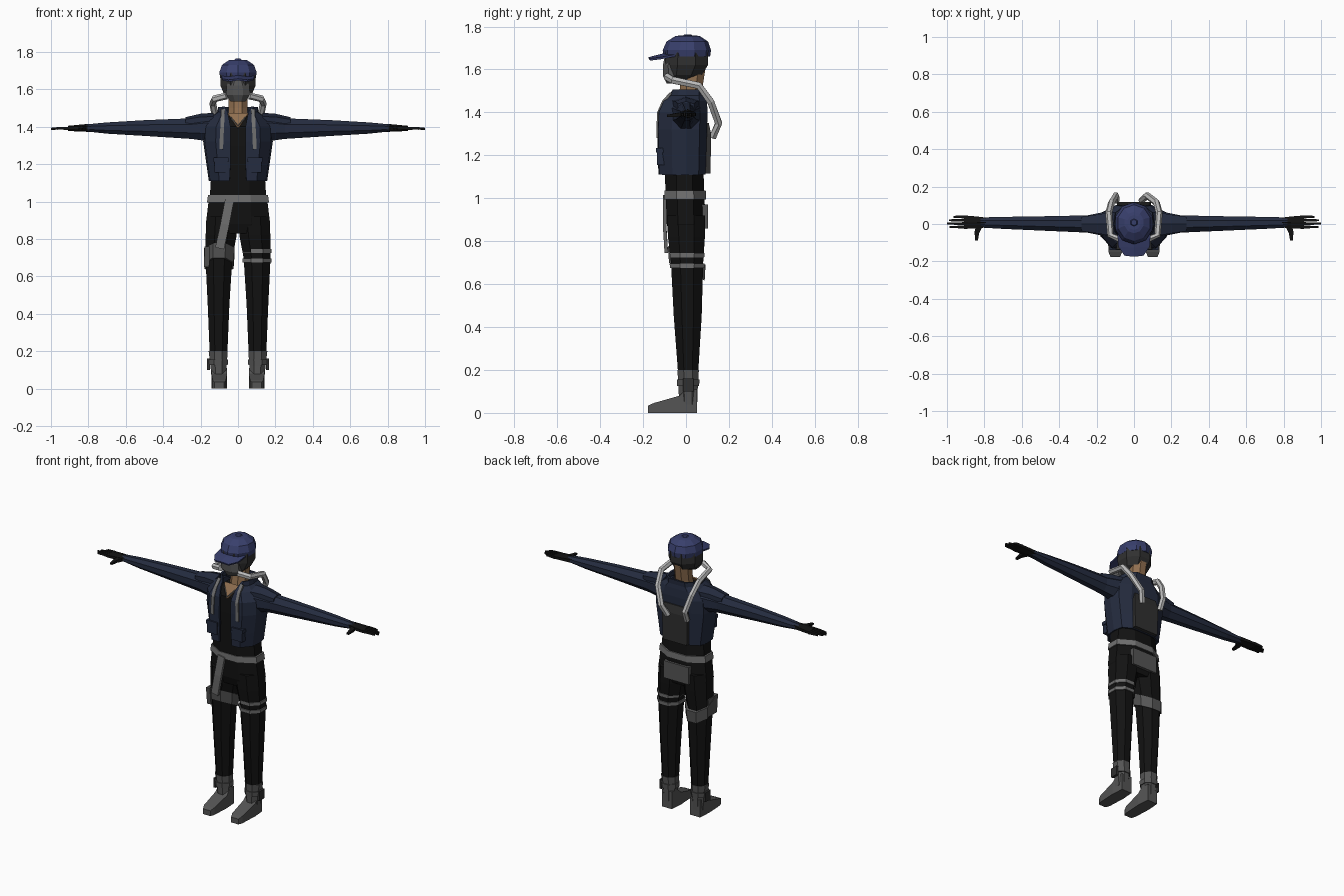
import bpy, bmesh
from math import pi, cos, sin
from mathutils import Vector


def material(name, rgb):
    m = bpy.data.materials.new(name)
    m.diffuse_color = (*rgb, 1)
    return m


BLACK = material("black_cloth", (0.006, 0.006, 0.006))
NAVY = material("navy_cloth", (0.018, 0.025, 0.05))
BLUE = material("cap_blue", (0.04, 0.05, 0.15))
DARK = material("dark_grey", (0.03, 0.03, 0.03))
MID = material("mid_grey", (0.09, 0.09, 0.09))
STRAP = material("strap_grey", (0.16, 0.16, 0.16))
HOSE = material("hose_grey", (0.5, 0.5, 0.5))
SKIN = material("skin", (0.28, 0.16, 0.08))


def build(name, rings, mat, closed=True, caps=True, thick=0):
    """Skin a list of equal-length point rings."""
    bm = bmesh.new()
    vs = [[bm.verts.new(p) for p in r] for r in rings]
    n = len(vs[0])
    for a, b in zip(vs, vs[1:]):
        for i in range(n if closed else n - 1):
            j = (i + 1) % n
            bm.faces.new((a[i], a[j], b[j], b[i]))
    if caps:
        bm.faces.new(vs[0])
        bm.faces.new(vs[-1])
    bmesh.ops.recalc_face_normals(bm, faces=bm.faces)
    me = bpy.data.meshes.new(name)
    bm.to_mesh(me)
    bm.free()
    me.materials.append(mat)
    ob = bpy.data.objects.new(name, me)
    bpy.context.collection.objects.link(ob)
    if thick:
        mod = ob.modifiers.new("thickness", "SOLIDIFY")
        mod.thickness, mod.offset = thick, 0
    return ob


def circle(n):
    k = cos(pi / n)
    return [(cos((2 * i + 1) * pi / n) / k, sin((2 * i + 1) * pi / n) / k) for i in range(n)]


def loft(name, rings, mat, n=8, axis="z", tilt=0):
    """Rings are (position on axis, centre 1, centre 2, radius 1, radius 2)."""
    out = []
    for t, c1, c2, r1, r2 in rings:
        ring = []
        for c, s in circle(n):
            a, b = c1 + r1 * c, c2 + r2 * s
            ring.append({"z": (a, b, t + tilt * b), "x": (t, a, b), "y": (a, t, b)}[axis])
        out.append(ring)
    return build(name, out, mat)


def box(name, x, y, z, mat):
    return loft(name, [(t, sum(x) / 2, sum(y) / 2, (x[1] - x[0]) / 2, (y[1] - y[0]) / 2) for t in z], mat, 4)


def tube(name, pts, w, h, mat, n=4, ref=(0, 0, 1), end=1):
    """Sweep a flat or round section along a path, scaled to `end` at the tip."""
    pts = [Vector(p) for p in pts]
    out = []
    for i, p in enumerate(pts):
        d = (pts[min(i + 1, len(pts) - 1)] - pts[max(i - 1, 0)]).normalized()
        u = d.cross(Vector(ref)).normalized()
        v = u.cross(d)
        f = 1 + (end - 1) * i / (len(pts) - 1)
        out.append([p + f * (u * w * c + v * h * s) for c, s in circle(n)])
    return build(name, out, mat)


# Trunk: hips, shirt, belt
loft("hips", [(0.83, 0, 0, 0.15, 0.075), (0.88, 0, 0, 0.172, 0.09), (1.02, 0, -0.004, 0.155, 0.09)], BLACK)
loft("shirt", [(1.0, 0, -0.005, 0.152, 0.09), (1.12, 0, -0.008, 0.145, 0.09), (1.3, 0, -0.012, 0.16, 0.092),
               (1.4, 0, -0.01, 0.13, 0.09), (1.455, 0, 0.01, 0.07, 0.06)], BLACK)
loft("belt", [(0.995, 0, -0.004, 0.166, 0.098), (1.035, 0, -0.004, 0.16, 0.096)], STRAP)
box("rear_pouch", (-0.09, 0.09), (0.06, 0.102), (0.86, 0.97), MID)

# Open jacket: (height, half width, front y, back y, half gap)
levels = [(1.11, 0.15, -0.122, 0.085, 0.045), (1.2, 0.163, -0.126, 0.088, 0.04), (1.32, 0.18, -0.128, 0.092, 0.04),
          (1.4, 0.175, -0.125, 0.095, 0.04), (1.45, 0.14, -0.102, 0.092, 0.05), (1.475, 0.105, -0.075, 0.088, 0.055),
          (1.505, 0.1, -0.055, 0.09, 0.07)]
rings = []
for z, rx, yf, yb, gap in levels:
    half = [(gap, yf), (max(rx * 0.65, gap + 0.01), yf * 0.97), (rx * 0.95, yf * 0.5), (rx, 0),
            (rx * 0.92, yb * 0.65), (rx * 0.55, yb)]
    rings.append([(x, y, z) for x, y in half] + [(-x, y, z) for x, y in reversed(half)])
build("jacket", rings, NAVY, closed=False, caps=False, thick=0.012)

# Neck and open collar skin
loft("neck", [(1.42, 0, 0.01, 0.055, 0.055), (1.5, 0, 0.022, 0.05, 0.052), (1.6, 0, 0.035, 0.05, 0.055)], SKIN)
build("collar_skin", [[(-0.055, -0.058, 1.47), (0.055, -0.058, 1.47)], [(-0.004, -0.11, 1.395), (0.004, -0.11, 1.395)]],
      SKIN, closed=False, caps=False, thick=0.008)
tube("necklace", [(-0.04, -0.08, 1.45), (0, -0.114, 1.405), (0.04, -0.08, 1.45)], 0.003, 0.003, STRAP)

# Head, face mask, cap
loft("head", [(1.54, 0, -0.045, 0.04, 0.045), (1.575, 0, -0.01, 0.075, 0.085), (1.62, 0, 0.002, 0.094, 0.1),
              (1.69, 0, 0.004, 0.094, 0.1)], DARK)
loft("face_mask", [(1.535, 0, -0.055, 0.04, 0.035), (1.57, 0, -0.065, 0.065, 0.042), (1.62, 0, -0.065, 0.06, 0.043),
                   (1.65, 0, -0.065, 0.045, 0.036)], MID)
loft("cap", [(1.66, 0, 0.004, 0.095, 0.103), (1.69, 0, 0.004, 0.1, 0.107), (1.73, 0, 0.006, 0.086, 0.092),
             (1.755, 0, 0.008, 0.05, 0.055), (1.758, 0, 0.008, 0.035, 0.038)], BLUE, 10)
loft("cap_button", [(1.755, 0, 0.008, 0.02, 0.02), (1.764, 0, 0.008, 0.014, 0.014)], BLUE, 6)
build("cap_brim", [[(-0.088, -0.05, 1.665), (0, -0.08, 1.675), (0.088, -0.05, 1.665)],
                   [(-0.083, -0.12, 1.652), (0, -0.125, 1.665), (0.083, -0.12, 1.652)],
                   [(-0.05, -0.168, 1.646), (0, -0.174, 1.652), (0.05, -0.168, 1.646)]],
      BLUE, closed=False, caps=False, thick=0.01)

# Back pack
loft("back_pack", [(1.115, 0, 0.09, 0.085, 0.024), (1.3, 0, 0.093, 0.09, 0.024), (1.35, 0, 0.088, 0.08, 0.018)], DARK, 4)

for s, side in ((1, "left"), (-1, "right")):
    # Sleeve and shoulder plate
    loft(side + "_sleeve", [(s * x, y, z, ry, rz) for x, y, z, ry, rz in (
        (0.1, 0, 1.395, 0.08, 0.065), (0.17, 0, 1.392, 0.062, 0.068), (0.25, 0, 1.39, 0.046, 0.055),
        (0.5, 0.003, 1.393, 0.038, 0.042), (0.7, 0.006, 1.393, 0.032, 0.03), (0.82, 0.008, 1.394, 0.027, 0.018))],
        NAVY, axis="x")
    loft(side + "_shoulder_plate", [(s * 0.13, 0, 1.435, 0.062, 0.034), (s * 0.2, 0, 1.435, 0.05, 0.03),
                                    (s * 0.28, 0, 1.428, 0.038, 0.02)], NAVY, 6, "x")
    # Gloved hand
    loft(side + "_palm", [(s * 0.79, 0.008, 1.394, 0.026, 0.019), (s * 0.84, 0.008, 1.393, 0.032, 0.016),
                          (s * 0.91, 0.01, 1.391, 0.036, 0.012)], BLACK, 6, "x")
    for i, tip in enumerate((0.985, 1.0, 0.99, 0.965)):
        y = -0.016 + i * 0.018
        tube(f"{side}_finger_{i + 1}", [(s * 0.9, y, 1.391), (s * 0.95, y, 1.392), (s * tip, y, 1.389)],
             0.008, 0.009, BLACK, end=0.6)
    tube(side + "_thumb", [(s * 0.825, -0.005, 1.392), (s * 0.84, -0.045, 1.388), (s * 0.842, -0.088, 1.384)],
         0.018, 0.012, BLACK, end=0.4)
    # Chest strap and pocket
    tube(side + "_chest_strap", [(s * 0.09, -0.131, 1.28), (s * 0.085, -0.13, 1.395), (s * 0.082, -0.106, 1.45),
                                 (s * 0.08, -0.07, 1.49)], 0.01, 0.006, STRAP, ref=(0, 1, 0))
    box(side + "_pocket", sorted((s * 0.055, s * 0.125)), (-0.136, -0.09), (1.155, 1.215), NAVY)
    box(side + "_pocket_flap", sorted((s * 0.05, s * 0.13)), (-0.14, -0.09), (1.212, 1.235), NAVY)
    # Breathing hose
    end = 0.04 if s > 0 else -0.095
    tube(side + "_hose", [(s * 0.06, -0.088, 1.565), (s * 0.125, -0.06, 1.55), (s * 0.135, 0.06, 1.525),
                          (s * 0.12, 0.115, 1.45), ((s * 0.1 + end) / 2, 0.152, 1.35), (end, 0.125, 1.285)],
         0.016, 0.016, HOSE, 6, ref=(1, 0, 0))
    # Trouser leg
    loft(side + "_leg", [(z, s * x, y, rx, ry) for z, x, y, rx, ry in (
        (0.16, 0.104, 0.01, 0.046, 0.045), (0.45, 0.104, 0.008, 0.058, 0.065), (0.7, 0.102, 0.005, 0.072, 0.075),
        (0.82, 0.09, 0.002, 0.083, 0.086), (0.92, 0.085, 0, 0.082, 0.089))], BLACK)
    # Boot
    loft(side + "_boot_shaft", [(0.04, s * 0.102, 0.01, 0.038, 0.042), (0.12, s * 0.104, 0.01, 0.043, 0.045),
                                (0.2, s * 0.106, 0.01, 0.051, 0.05)], MID)
    loft(side + "_boot_foot", [(y, s * 0.1, z, rx, z) for y, z, rx in (
        (-0.176, 0.017, 0.026), (-0.15, 0.023, 0.036), (-0.03, 0.04, 0.042), (0.0, 0.055, 0.04),
        (0.052, 0.055, 0.036))], MID, 4, "y")
    loft(side + "_boot_strap", [(0.125, s * 0.106, 0.01, 0.051, 0.051), (0.155, s * 0.106, 0.01, 0.053, 0.053)], MID)
    box(side + "_boot_buckle", sorted((s * 0.15, s * 0.165)), (-0.015, 0.035), (0.1, 0.16), DARK)

# Thigh bands on the left leg
for i, z in enumerate((0.675, 0.725)):
    loft(f"thigh_band_{i + 1}", [(z, 0.102, 0.005, 0.077, 0.08), (z + 0.02, 0.102, 0.005, 0.078, 0.081)], STRAP)

# Slanted thigh harness on the right leg
loft("thigh_harness", [(0.66, -0.102, 0.004, 0.078, 0.083), (0.735, -0.1, 0.003, 0.082, 0.088)], MID, tilt=-0.5)
loft("thigh_holster", [(0.65, -0.168, -0.015, 0.014, 0.04), (0.76, -0.165, -0.02, 0.014, 0.05)], MID, 4)
tube("harness_strap", [(-0.045, -0.1, 1.01), (-0.07, -0.1, 0.88), (-0.098, -0.092, 0.75)], 0.024, 0.008, STRAP,
     ref=(0, 1, 0))
